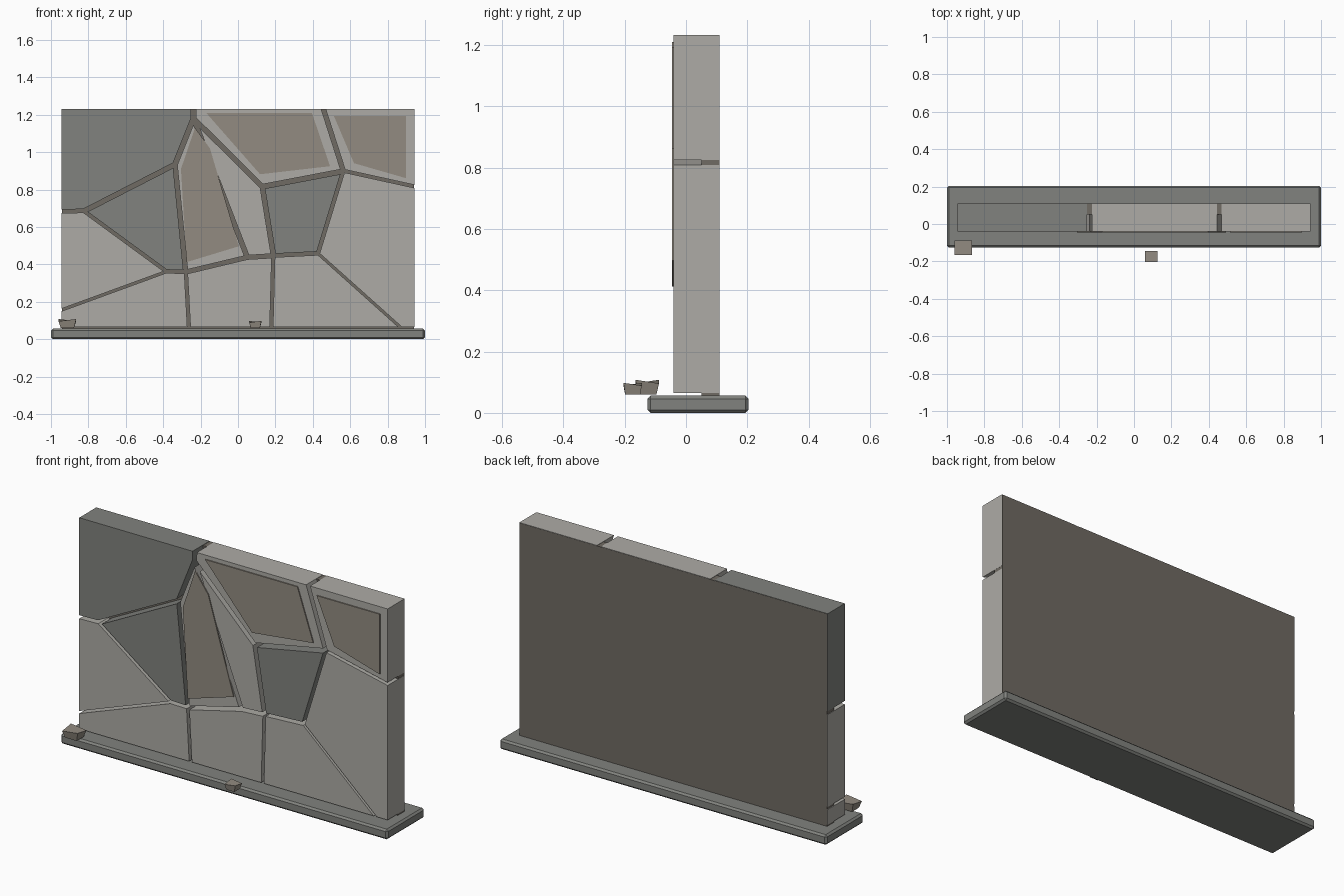
import bpy, bmesh
from mathutils import Vector

if "Cube" in bpy.data.objects:
    bpy.data.objects.remove(bpy.data.objects["Cube"])


def material(name, rgb):
    m = bpy.data.materials.new(name)
    m.diffuse_color = (*rgb, 1)
    m.use_nodes = True
    m.node_tree.nodes["Principled BSDF"].inputs["Base Color"].default_value = m.diffuse_color
    return m


LIGHT = material("light_stone", (0.42, 0.41, 0.38))
DARK = material("dark_stone", (0.22, 0.225, 0.21))
PATCH = material("weathered_face", (0.29, 0.26, 0.22))
MORTAR = material("mortar", (0.16, 0.145, 0.125))


def finish(name, bm, mat, bevel=0):
    bmesh.ops.recalc_face_normals(bm, faces=bm.faces)
    me = bpy.data.meshes.new(name)
    bm.to_mesh(me)
    bm.free()
    ob = bpy.data.objects.new(name, me)
    bpy.context.collection.objects.link(ob)
    me.materials.append(mat)
    if bevel:
        b = ob.modifiers.new("bevel", 'BEVEL')
        b.width, b.segments = bevel, 1
    return ob


def box(name, lo, hi, mat, bevel=0):
    bm = bmesh.new()
    bmesh.ops.create_cube(bm, size=1)
    for v in bm.verts:
        v.co = [lo[i] + (v.co[i] + 0.5) * (hi[i] - lo[i]) for i in range(3)]
    return finish(name, bm, mat, bevel)


def slab(name, outline, y0, y1, mat):
    """Extrude an x-z outline from y0 to y1."""
    bm = bmesh.new()
    face = bm.faces.new([bm.verts.new((x, y0, z)) for x, z in outline])
    ext = bmesh.ops.extrude_face_region(bm, geom=[face])
    for v in ext["geom"]:
        if isinstance(v, bmesh.types.BMVert):
            v.co.y = y1
    return finish(name, bm, mat)


W, BOT, TOP = 0.943, 0.065, 1.232
FRONT, BACK = -0.04, 0.109


def on_border(a, b):
    return (a[0] == b[0] and abs(a[0]) == W) or (a[1] == b[1] and a[1] in (BOT, TOP))


def inset(poly, gap):
    """Pull every joint edge inward by gap, leaving wall border edges alone."""
    area = sum(a[0] * b[1] - b[0] * a[1] for a, b in zip(poly, poly[1:] + poly[:1]))
    if area < 0:
        poly = poly[::-1]
    lines = []
    for a, b in zip(poly, poly[1:] + poly[:1]):
        d = (Vector(b) - Vector(a)).normalized()
        n = Vector((-d.y, d.x))
        lines.append((Vector(a) + n * (0 if on_border(a, b) else gap), d))
    out = []
    for (p, d), (q, e) in zip(lines[-1:] + lines[:-1], lines):
        w, c = q - p, d.x * e.y - d.y * e.x
        out.append(tuple(p + d * ((w.x * e.y - w.y * e.x) / c)))
    return out


# Joint network shared by the stones
A, A2, B = (-0.237, TOP), (-0.238, 1.18), (-0.337, 0.933)
C, D, E, F = (-0.825, 0.683), (-W, 0.68), (-0.385, 0.361), (-W, 0.157)
G, GB, H, I = (-0.28, 0.358), (-0.264, BOT), (0.05, 0.437), (0.19, 0.445)
IB, J, JB = (0.18, BOT), (0.43, 0.457), (0.868, BOT)
K, L, M, N = (0.565, 0.898), (W, 0.815), (0.13, 0.815), (0.458, TOP)

stones = [
    ("top_left_stone", [(-W, TOP), A, A2, B, C, D], 0.013, DARK),
    ("mid_left_stone", [B, C, E, G], 0.011, DARK),
    ("left_stone", [D, C, E, F], 0.006, LIGHT),
    ("bottom_left_stone", [F, E, G, GB, (-W, BOT)], 0.007, LIGHT),
    ("centre_stone", [A2, H, G, B], 0.012, LIGHT),
    ("strip_stone", [A2, M, I, H], 0.012, LIGHT),
    ("top_stone", [A, N, K, M, A2], 0.013, LIGHT),
    ("top_right_stone", [N, (W, TOP), L, K], 0.01, LIGHT),
    ("mid_right_stone", [M, K, J, I], 0.012, DARK),
    ("right_stone", [K, L, (W, BOT), JB, J], 0.006, LIGHT),
    ("bottom_right_stone", [J, JB, IB, I], 0.007, LIGHT),
    ("bottom_centre_stone", [GB, IB, I, H, G], 0.01, LIGHT),
]
for name, poly, gap, mat in stones:
    slab(name, inset(poly, gap), FRONT, BACK, mat)

# Mortar core behind the stones
box("mortar_core", (-0.94, 0.05, 0.055), (0.942, 0.11, 1.23), MORTAR)

# Thin weathered faces on three stones
patches = [
    ("centre_patch", [(-0.23, 1.13), (-0.15, 1.02), (0.005, 0.497), (-0.275, 0.412), (-0.305, 0.91)]),
    ("top_patch", [(-0.17, 1.21), (0.395, 1.21), (0.492, 0.925), (0.118, 0.882)]),
    ("top_right_patch", [(0.513, 1.193), (0.898, 1.193), (0.898, 0.861), (0.62, 0.941)]),
]
for name, outline in patches:
    slab(name, outline, -0.046, FRONT + 0.002, PATCH)

# Plinth
box("plinth", (-1, -0.125, 0), (1, 0.204, 0.056), DARK, 0.01)


def rubble(name, lo, hi, taper, tilt):
    ob = box(name, lo, hi, PATCH)
    cx, cy = (lo[0] + hi[0]) / 2, (lo[1] + hi[1]) / 2
    for v in ob.data.vertices:
        side = 1 if v.co.x > cx else -1
        if v.co.z > (lo[2] + hi[2]) / 2:
            v.co.z -= tilt * (1 if (v.co.y > cy) == (side > 0) else 0)
        else:
            v.co.x -= side * taper
            v.co.y += taper * (0.7 if v.co.y < cy else -0.7)


# Fallen chips
rubble("chip_large", (-0.96, -0.165, 0.06), (-0.865, -0.088, 0.108), 0.012, 0.012)
rubble("chip_small", (0.06, -0.204, 0.06), (0.125, -0.144, 0.098), 0.008, 0.009)
